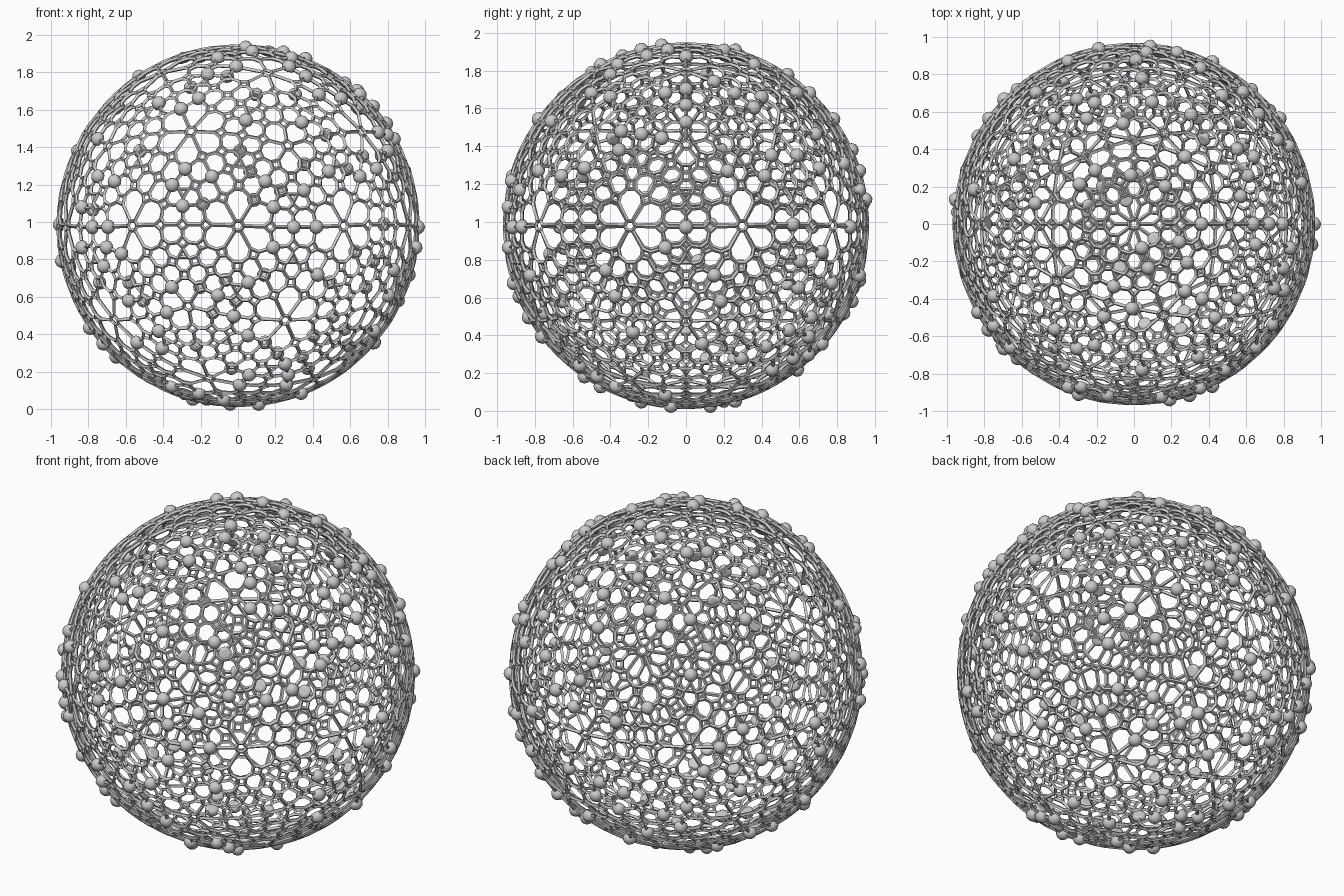
import bpy, bmesh, random
from mathutils import Vector, Matrix

if "Cube" in bpy.data.objects:
    bpy.data.objects.remove(bpy.data.objects["Cube"])

R = 0.961                       # centre-line radius of the shell
CENTRE = Vector((0, 0, 0.98))


def mesh_object(name, bm):
    mesh = bpy.data.meshes.new(name)
    bm.to_mesh(mesh)
    bm.free()
    ob = bpy.data.objects.new(name, mesh)
    ob.location = CENTRE
    bpy.context.collection.objects.link(ob)
    return ob


# lattice shell: geodesic sphere -> quads on a sphere
bm = bmesh.new()
bmesh.ops.create_icosphere(bm, subdivisions=2, radius=R)
shell = mesh_object("lattice_shell", bm)

sub = shell.modifiers.new("quads", 'SUBSURF')
sub.levels = sub.render_levels = 2

cast = shell.modifiers.new("round", 'CAST')
cast.cast_type = 'SPHERE'
cast.factor = 1.0
cast.use_radius_as_size = False
cast.size = R

# remember the four-way corners: they become the small square holes
bm = bmesh.new()
bm.from_object(shell, bpy.context.evaluated_depsgraph_get())
corners = [(v.co.copy(), v.link_edges[0].other_vert(v).co - v.co)
           for v in bm.verts if len(v.link_edges) == 4]
bm.free()

# cut every corner, then turn all edges into struts
cut = shell.modifiers.new("cut_corners", 'BEVEL')
cut.affect = 'VERTICES'
cut.limit_method = 'NONE'
cut.offset_type = 'OFFSET'
cut.width = 0.03
cut.segments = 1
cut.use_clamp_overlap = False

wire = shell.modifiers.new("struts", 'WIREFRAME')
wire.thickness = 0.021
wire.offset = 0.0
wire.use_even_offset = True
wire.use_replace = True

# balls with a flat underside, plugged into randomly chosen square holes
random.seed(11)
random.shuffle(corners)
chosen = []
for p, d in corners:
    if all((p - q).length > 0.11 for q, _ in chosen):
        chosen.append((p, d))
    if len(chosen) == 155:
        break

bm = bmesh.new()
for p, d in chosen:
    up = p.normalized()
    side = (d - up * d.dot(up)).normalized()
    frame = Matrix((side, up.cross(side), up)).transposed().to_4x4()
    ball = bmesh.ops.create_icosphere(bm, subdivisions=2, radius=0.039)
    for v in ball["verts"]:
        v.co.z = max(v.co.z, -0.016)
        v.co = frame @ v.co + p
for f in bm.faces:
    f.smooth = True
balls = mesh_object("surface_balls", bm)
